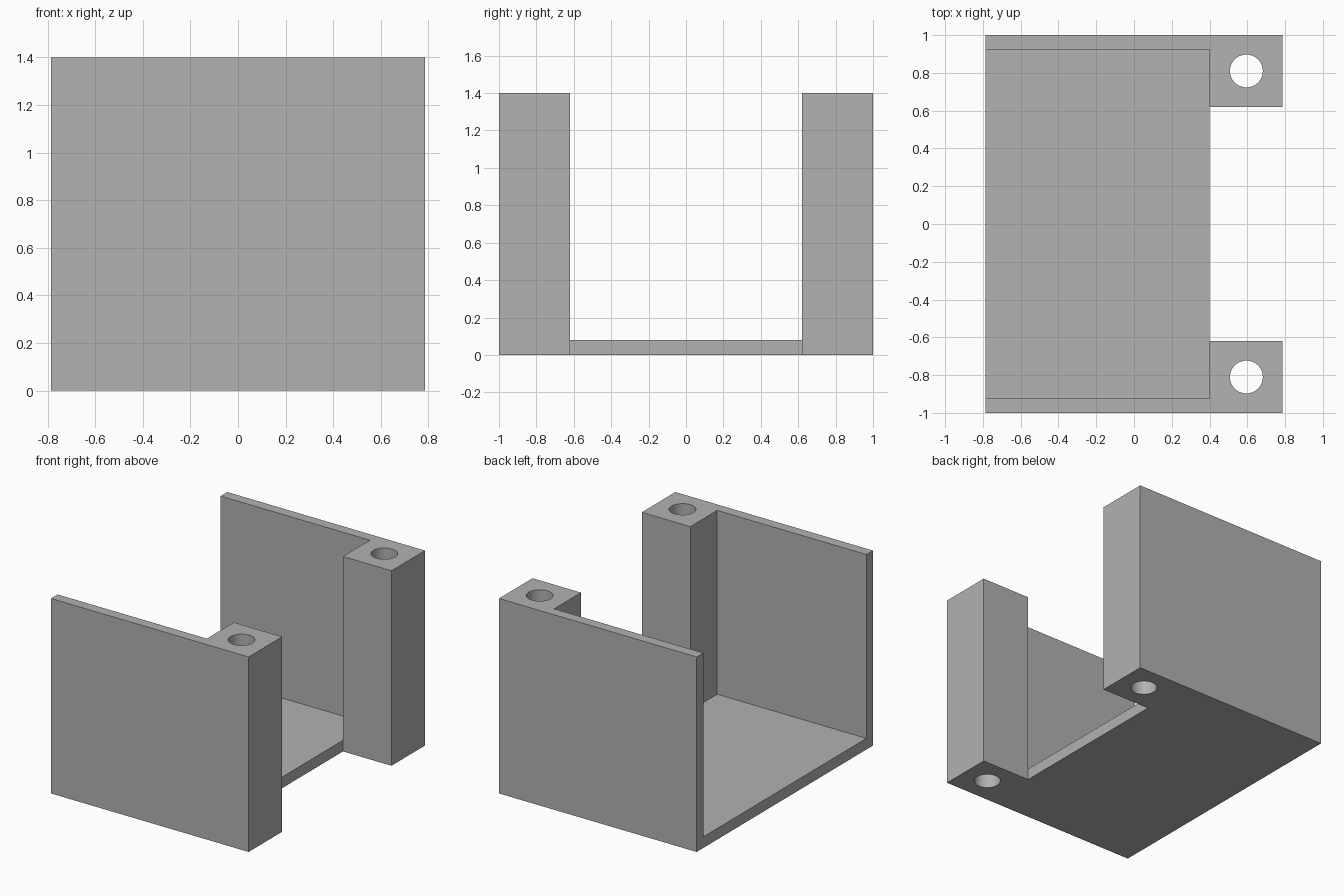
import bpy
import bmesh
from mathutils import Matrix, Vector

if "Cube" in bpy.data.objects:
    bpy.data.objects.remove(bpy.data.objects["Cube"])

LENGTH, WIDTH, HEIGHT = 1.57, 2.0, 1.4
FLOOR, WALL = 0.08, 0.075
POST_X, POST_Y = 0.40, 0.62      # inner corner of the posts
HOLE_X, HOLE_Y, HOLE_R = 0.595, 0.81, 0.087

grey = bpy.data.materials.new("plain grey")
grey.use_nodes = True
colour = (0.445, 0.445, 0.445, 1)
grey.diffuse_color = colour
grey.node_tree.nodes["Principled BSDF"].inputs["Base Color"].default_value = colour


def add_object(name, bm):
    mesh = bpy.data.meshes.new(name)
    bm.to_mesh(mesh)
    bm.free()
    mesh.materials.append(grey)
    obj = bpy.data.objects.new(name, mesh)
    bpy.context.collection.objects.link(obj)
    return obj


def box(name, low, high):
    low, high = Vector(low), Vector(high)
    bm = bmesh.new()
    place = Matrix.Translation((low + high) / 2) @ Matrix.Diagonal((*(high - low), 1))
    bmesh.ops.create_cube(bm, size=1, matrix=place)
    return add_object(name, bm)


def cylinder(name, x, y, radius):
    bm = bmesh.new()
    bmesh.ops.create_cone(bm, cap_ends=True, segments=48, radius1=radius, radius2=radius,
                          depth=HEIGHT * 2, matrix=Matrix.Translation((x, y, HEIGHT / 2)))
    return add_object(name, bm)


# Solid block for the bracket
bracket = box("channel_bracket", (-LENGTH / 2, -WIDTH / 2, 0), (LENGTH / 2, WIDTH / 2, HEIGHT))

# Gap between the posts, open channel, and a bolt hole through each post
inner = WIDTH / 2 - WALL
cutters = [
    box("post_gap_cutter", (POST_X, -POST_Y, -1), (1, POST_Y, 2)),
    box("channel_cutter", (-1, -inner, FLOOR), (POST_X, inner, 2)),
]
cutters += [cylinder("bolt_hole_cutter", HOLE_X, side * HOLE_Y, HOLE_R) for side in (-1, 1)]

bpy.context.view_layer.objects.active = bracket
for cutter in cutters:
    cut = bracket.modifiers.new(cutter.name, "BOOLEAN")
    cut.operation = "DIFFERENCE"
    cut.solver = "EXACT"
    cut.object = cutter
    bpy.ops.object.modifier_apply(modifier=cut.name)
    bpy.data.objects.remove(cutter)

# Smooth hole walls, sharp edges elsewhere
bpy.ops.object.select_all(action="DESELECT")
bracket.select_set(True)
bpy.ops.object.shade_smooth_by_angle()
